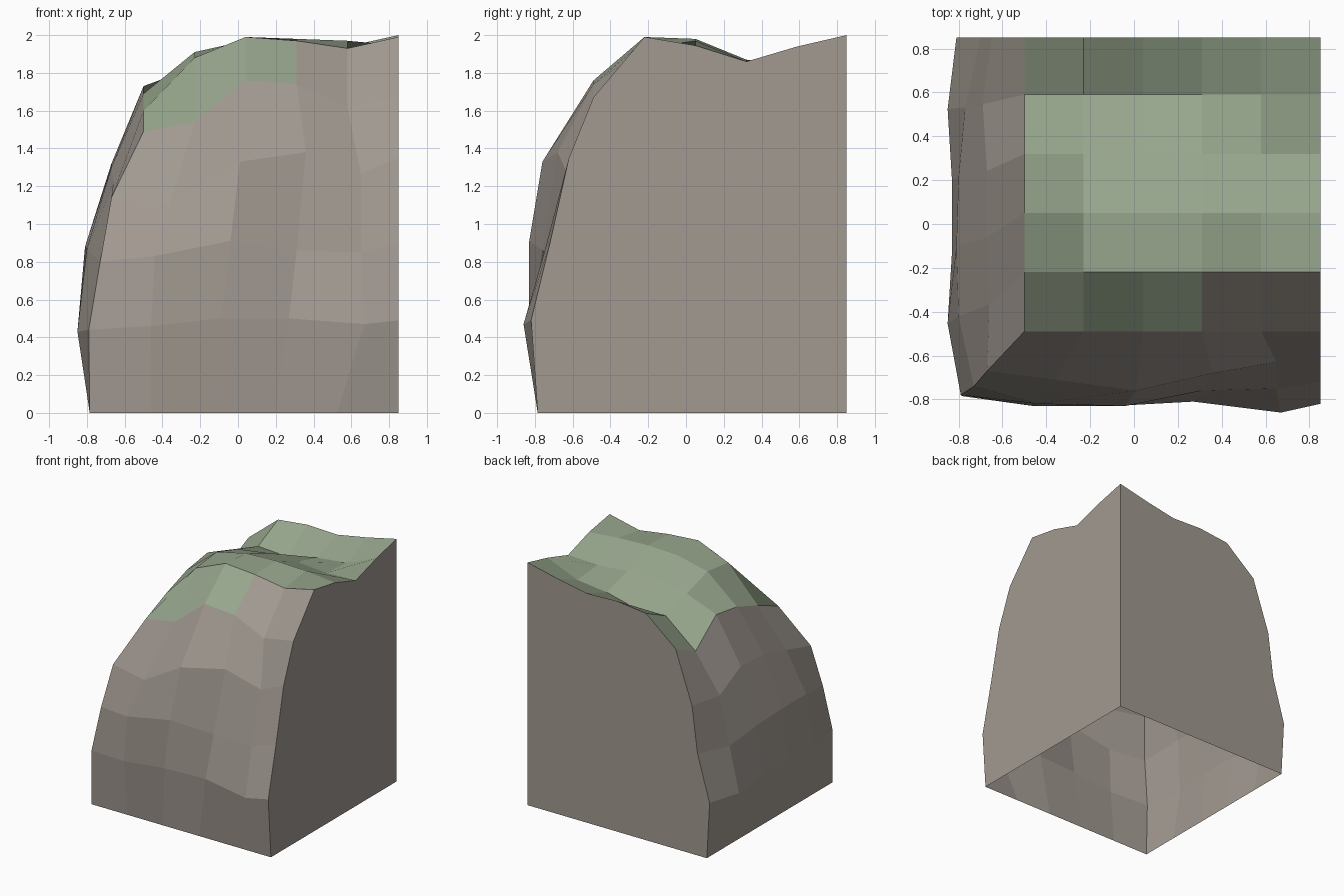
import bpy
from mathutils import Vector

cube = bpy.data.objects.get("Cube")
if cube:
    bpy.data.objects.remove(cube, do_unlink=True)

WALL = 0.85      # the two flat walls lie at +x and +y
FOOT = -0.785    # straight foot line of the two rocky sides
TOP = [-0.5, -0.23, 0.04, 0.31, 0.58, WALL]   # plateau grid lines


def make_material(name, colour):
    mat = bpy.data.materials.new(name)
    mat.use_nodes = True
    mat.diffuse_color = (*colour, 1)
    mat.node_tree.nodes["Principled BSDF"].inputs["Base Color"].default_value = (*colour, 1)
    return mat


rock = make_material("warm grey rock", (0.36, 0.32, 0.285))
grass = make_material("sage green grass", (0.31, 0.38, 0.265))


def add_mesh(name, points, faces, outward, materials):
    """Make a flat-shaded object whose faces point along the outward direction."""
    mesh = bpy.data.meshes.new(name)
    mesh.from_pydata(points, [], faces)
    mesh.update()
    if sum(p.normal.dot(Vector(outward)) for p in mesh.polygons) < 0:
        mesh.flip_normals()
    for mat in materials:
        mesh.materials.append(mat)
    obj = bpy.data.objects.new(name, mesh)
    bpy.context.collection.objects.link(obj)
    return obj


def add_grid(name, rows, outward, materials):
    """Join rows of points into quads."""
    n = len(rows[0])
    faces = [(r * n + c, r * n + c + 1, (r + 1) * n + c + 1, (r + 1) * n + c)
             for r in range(len(rows) - 1) for c in range(n - 1)]
    return add_mesh(name, [p for row in rows for p in row], faces, outward, materials)


def spread(start, end):
    return [start + (end - start) * i / 5 for i in range(6)]


# Plateau heights, one row per y line from front to back
heights = [
    [1.49, 1.54, 1.76, 1.74, 1.62, 1.67],
    [1.60, 1.88, 1.99, 1.97, 1.93, 1.99],
    [1.69, 1.91, 1.97, 1.98, 1.97, 1.945],
    [1.73, 1.83, 1.87, 1.87, 1.85, 1.86],
    [1.53, 1.75, 1.735, 1.80, 1.83, 1.94],
    [1.65, 1.87, 1.90, 1.89, 1.94, 2.0],
]
rear_lines = [-0.49, -0.22, 0.05, 0.32, 0.59, WALL]
plateau = [[(x, y, z) for x, z in zip(TOP, row)] for y, row in zip(rear_lines, heights)]

# Front side rows, from the outer corner to the side wall: x, y, z
front = [[(x, FOOT, 0) for x in spread(FOOT, WALL)]]
for xs, ys, zs in (
    ([-0.79, -0.46, -0.09, 0.27, 0.67, WALL], [-0.78, -0.83, -0.83, -0.81, -0.86, -0.82],
     [0.44, 0.46, 0.5, 0.5, 0.47, 0.49]),
    ([-0.73, -0.44, -0.04, 0.31, 0.65, WALL], [-0.74, -0.82, -0.83, -0.76, -0.75, -0.72],
     [0.8, 0.83, 0.91, 0.86, 0.85, 0.9]),
    ([-0.67, -0.36, 0.01, 0.36, 0.65, WALL], [-0.67, -0.71, -0.76, -0.68, -0.63, -0.62],
     [1.14, 1.11, 1.33, 1.38, 1.27, 1.35]),
):
    front.append(list(zip(xs, ys, zs)))
front.append(plateau[0])

# Left-hand rocky side rows, from the outer corner to the back wall
flank = [[(FOOT, y, 0) for y in spread(FOOT, WALL)]]
for row, xs, zs in zip(front[1:4], (
    [-0.85, -0.83, -0.83, -0.85, -0.81],
    [-0.80, -0.81, -0.80, -0.77, -0.70],
    [-0.66, -0.67, -0.67, -0.69, -0.65],
), (
    [0.43, 0.46, 0.45, 0.43, 0.46],
    [0.87, 0.88, 0.86, 0.8, 0.84],
    [1.22, 1.30, 1.32, 1.2, 1.22],
)):
    corner = row[0]
    ys = spread(corner[1], WALL)[1:]
    flank.append([corner] + list(zip(xs, ys, zs)))
flank.append([row[0] for row in plateau])

add_grid("front_cliff", front, (0, -1, 0), [rock])
add_grid("side_cliff", flank, (-1, 0, 0), [rock])
top = add_grid("grassy_top", plateau, (0, 0, 1), [grass, rock])

# Bare rock where the plateau breaks over the front edge
for face in top.data.polygons:
    if face.center.y < rear_lines[1] and face.center.x > TOP[3]:
        face.material_index = 1

# Flat cut walls, outlined by the ends of the cliff and plateau rows
inner_foot = (WALL, WALL, 0)
side_rim = [row[-1] for row in front] + [row[-1] for row in plateau[1:]] + [inner_foot]
back_rim = [row[-1] for row in flank] + list(plateau[-1][1:]) + [inner_foot]
for name, rim, outward in (("side_wall", side_rim, (1, 0, 0)), ("back_wall", back_rim, (0, 1, 0))):
    add_mesh(name, rim, [tuple(range(len(rim)))], outward, [rock])
